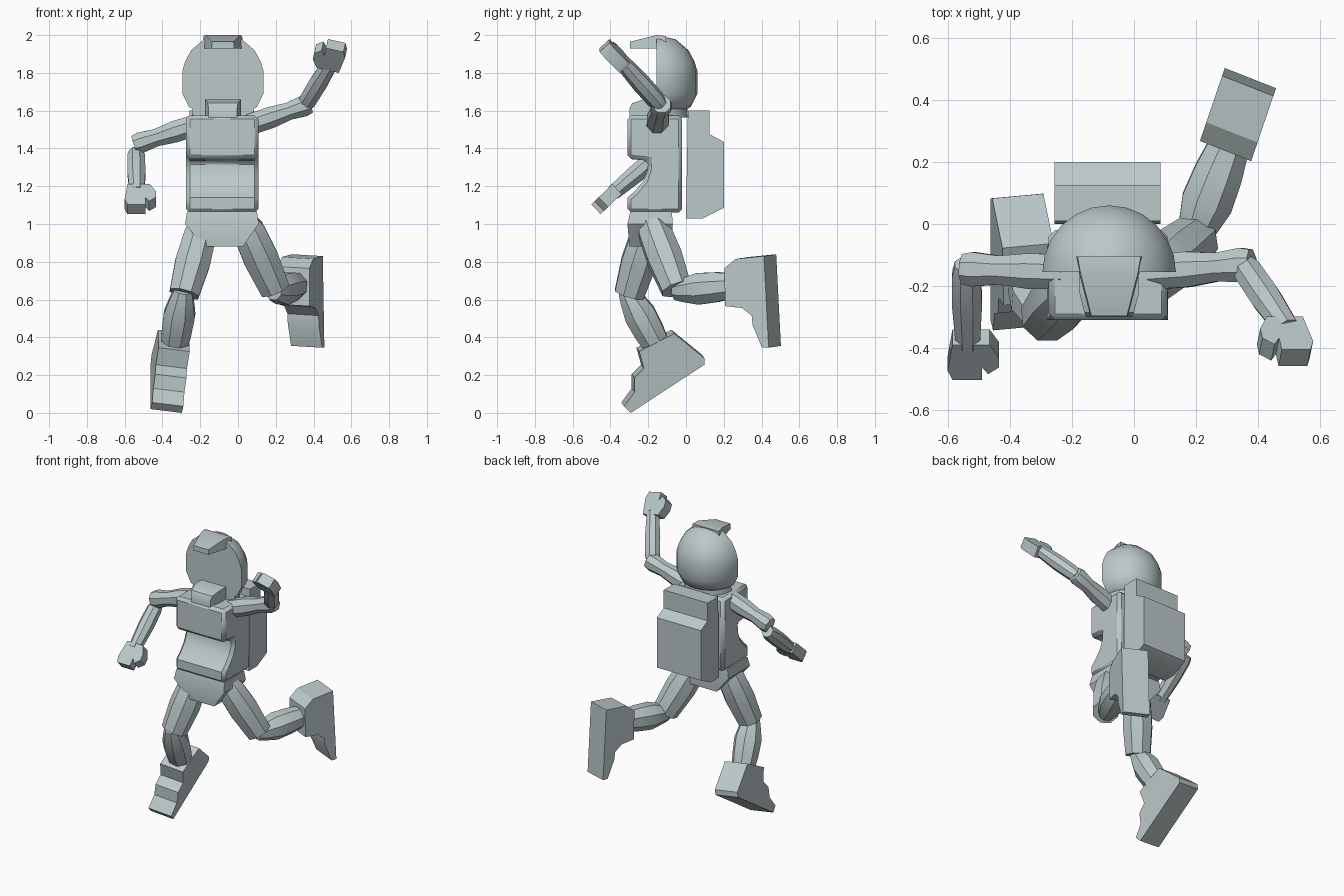
import bpy, bmesh, math
from mathutils import Vector as V

cube = bpy.data.objects.get("Cube")
if cube:
    bpy.data.objects.remove(cube)

grey = bpy.data.materials.new("pale_blue_grey")
grey.use_nodes = True
colour = (0.50, 0.58, 0.59, 1)
grey.diffuse_color = colour
grey.node_tree.nodes["Principled BSDF"].inputs["Base Color"].default_value = colour


def loft(name, rings, angle=30):
    """Skin equal-length rings of points and cap both ends."""
    bm = bmesh.new()
    rows = [[bm.verts.new(p) for p in r] for r in rings]
    n = len(rows[0])
    for a, b in zip(rows, rows[1:]):
        for i in range(n):
            j = (i + 1) % n
            bm.faces.new((a[i], a[j], b[j], b[i]))
    bm.faces.new(rows[0])
    bm.faces.new(rows[-1])
    bmesh.ops.recalc_face_normals(bm, faces=bm.faces)
    mesh = bpy.data.meshes.new(name)
    bm.to_mesh(mesh)
    bm.free()
    mesh.materials.append(grey)
    ob = bpy.data.objects.new(name, mesh)
    bpy.context.collection.objects.link(ob)
    bpy.context.view_layer.objects.active = ob
    for o in bpy.context.selected_objects:
        o.select_set(False)
    ob.select_set(True)
    bpy.ops.object.shade_smooth_by_angle(angle=math.radians(angle))
    return ob


def limb(name, start, end, radii, sides=8):
    """Faceted limb; radii are (position along the limb, radius)."""
    a, b = V(start), V(end)
    d = (b - a).normalized()
    ref = V((0, 1, 0)) if abs(d.y) < 0.8 else V((1, 0, 0))
    u = d.cross(ref).normalized()
    w = d.cross(u)
    angles = [2 * math.pi * (i + 0.5) / sides for i in range(sides)]
    return loft(name, [[a.lerp(b, t) + r * (math.cos(k) * u + math.sin(k) * w)
                        for k in angles] for t, r in radii])


def slab(name, profile, x0, x1):
    """Side profile of (y, z) points extruded along x."""
    return loft(name, [[(x, y, z) for y, z in profile] for x in (x0, x1)])


def hand(name, wrist, axis, outward):
    """Flat mitten with a thumb on the inner side."""
    v = V(axis).normalized()
    u = V(outward)
    u = (u - u.dot(v) * v).normalized()
    n = u.cross(v) * 0.036
    shape = [(.05, 0), (.065, .115), (.05, .155), (-.045, .155), (-.045, .10),
             (-.065, .13), (-.10, .10), (-.10, .055), (-.07, 0)]
    pts = [V(wrist) + a * u + b * v for a, b in shape]
    return loft(name, [[p - n for p in pts], [p + n for p in pts]])


def foot(name, profile, centre_x, width):
    """Boot profile extruded along a slightly turned width vector."""
    w = V(width) / 2
    pts = [V((centre_x(y, z), y, z)) for y, z in profile]
    return loft(name, [[p - w for p in pts], [p + w for p in pts]])


# Torso with an overhanging chest and a rounded belly
torso = slab("torso", [(-.31, 1.575), (-.02, 1.575), (-.02, 1.06), (-.31, 1.06),
                       (-.31, 1.14), (-.27, 1.175), (-.225, 1.23), (-.205, 1.28),
                       (-.20, 1.335), (-.31, 1.345)], -.275, .108)
bevel = torso.modifiers.new("edge_chamfer", 'BEVEL')
bevel.width = 0.02
bevel.segments = 1
bevel.limit_method = 'ANGLE'
bevel.angle_limit = math.radians(60)

# Backpack
slab("backpack", [(.01, 1.6), (.125, 1.6), (.125, 1.475), (.20, 1.435),
                  (.20, 1.085), (.09, 1.03), (0, 1.03)], -.256, .086)

# Pelvis tapering to the crotch
loft("pelvis", [[(x0, y0, z), (x1, y0, z), (x1, y1, z), (x0, y1, z)]
                for x0, x1, y0, y1, z in ((-.27, .10, -.295, -.075, 1.065),
                                          (-.28, .11, -.31, -.07, 1.0),
                                          (-.18, .025, -.30, -.08, .88))])

# Half-dome head with a flat face, lathed round a vertical axis
head_profile = [(.02, 1.995), (.10, 1.978), (.168, 1.92), (.20, 1.86), (.215, 1.81),
                (.215, 1.69), (.18, 1.62), (.162, 1.61), (.165, 1.565)]
loft("head", [[(-.08 + r * math.cos(math.pi * i / 12),
                -.155 + r * math.sin(math.pi * i / 12), z) for i in range(13)]
              for r, z in head_profile], 35)

# Cap peak: front edge, middle and back sections
loft("visor", [[(-.08 - w, y, lo), (-.08 + w, y, lo), (-.08 + w * k, y, hi),
                (-.08 - w * k, y, hi)]
               for y, w, k, lo, hi in ((-.297, .060, .95, 1.93, 1.965),
                                       (-.155, .098, .95, 1.93, 2.0),
                                       (-.105, .107, .95, 1.95, 1.995))])

# Chin guard
loft("chin_guard", [[(-.08 - w, y, 1.565), (-.08 + w, y, 1.565),
                     (-.08 + w, y, hi), (-.08 - w, y, hi)]
                    for y, w, hi in ((-.30, .075, 1.61), (-.285, .08, 1.64),
                                     (-.225, .095, 1.66), (-.15, .095, 1.66))])

# Arms: right hangs bent forward, left is raised
upper = [(0, .06), (.35, .062), (.65, .05), (.9, .06), (1, .052)]
fore = [(0, .04), (.12, .05), (.5, .052), (1, .042)]
limb("right_upper_arm", (-.22, -.155, 1.525), (-.55, -.145, 1.42), upper)
limb("right_forearm", (-.54, -.13, 1.38), (-.535, -.385, 1.165), fore)
hand("right_hand", (-.535, -.365, 1.185), (0, -.72, -.69), (-1, 0, 0))
limb("left_upper_arm", (.06, -.155, 1.525), (.38, -.13, 1.635), upper)
limb("left_forearm", (.355, -.135, 1.63), (.495, -.34, 1.86), fore)
hand("left_hand", (.49, -.325, 1.835), (.16, -.68, .71), (.95, .08, -.3))

# Legs: right reaches forward, left kicks back
thigh = [(0, .07), (.15, .092), (.55, .10), (1, .085)]
shin = [(0, .05), (.12, .065), (.4, .09), (.7, .085), (1, .07)]
limb("right_thigh", (-.185, -.19, 1.0), (-.285, -.30, .63), thigh)
limb("right_shin", (-.29, -.315, .65), (-.34, -.14, .33), shin)
limb("left_thigh", (.03, -.19, 1.02), (.195, -.05, .655), thigh)
limb("left_shin", (.185, -.06, .645), (.31, .26, .675), shin)

foot("right_foot", [(-.255, .335), (-.07, .43), (.09, .30), (.09, .265), (-.30, .01),
                    (-.335, .045), (-.28, .12), (-.28, .195), (-.23, .245)],
     lambda y, z: -.38 + .17 * (-.54 * (y + .30) + .84 * (z - .01)),
     (.165, .015, -.02))
foot("left_foot", [(.235, .77), (.295, .82), (.445, .835), (.47, .35), (.435, .35),
                   (.385, .47), (.38, .52), (.33, .56), (.24, .57)],
     lambda y, z: .295 + .34 * (y - .235), (.165, -.065, -.01))
